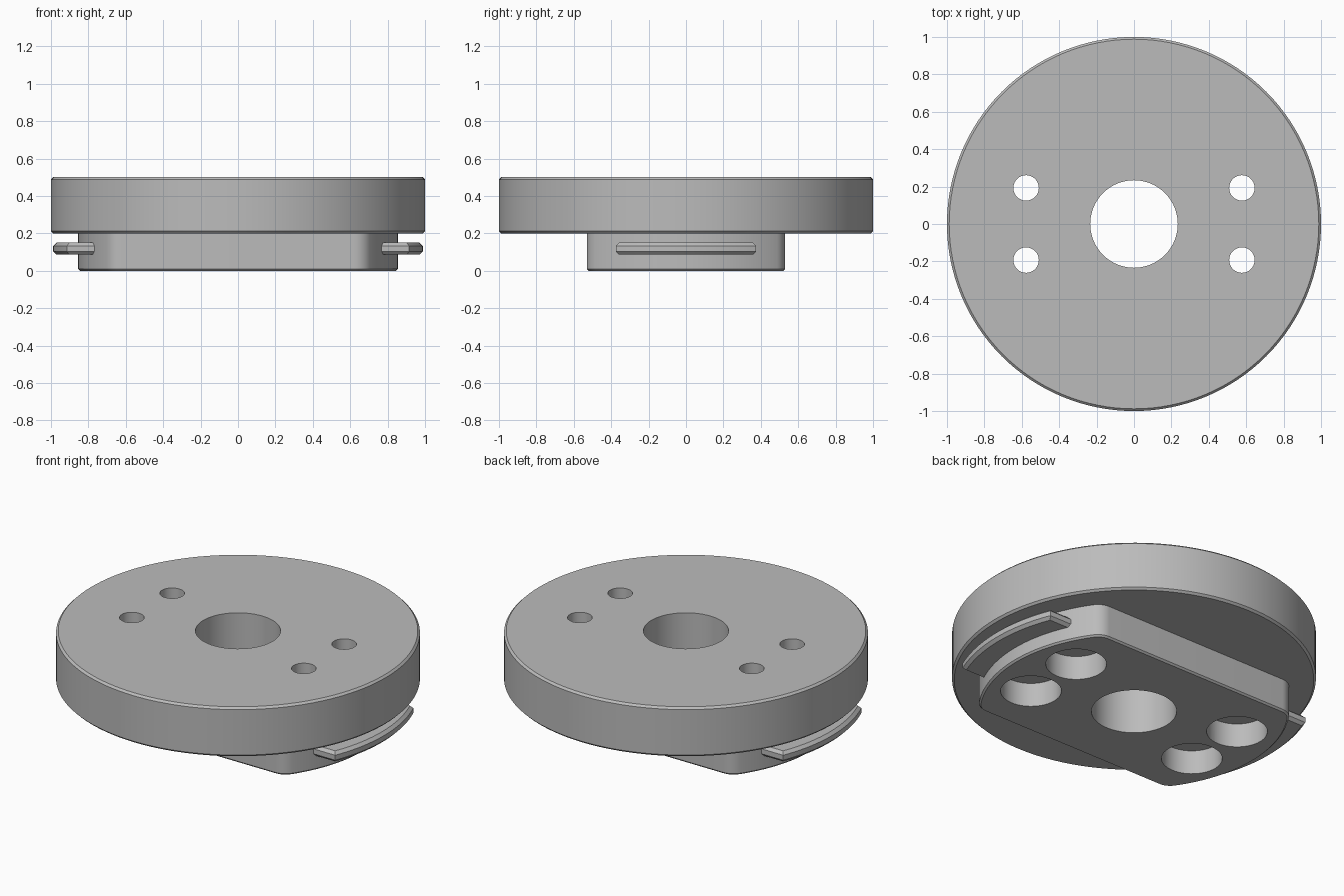
import bpy
import bmesh
from math import asin, atan2, cos, pi, radians, sin, sqrt

cube = bpy.data.objects.get("Cube")
if cube:
    bpy.data.objects.remove(cube, do_unlink=True)

grey = bpy.data.materials.new("plain grey")
grey.use_nodes = True
colour = (0.5, 0.5, 0.5, 1)
grey.diffuse_color = colour
grey.node_tree.nodes["Principled BSDF"].inputs["Base Color"].default_value = colour


def arc(cx, cy, r, start, end, steps):
    return [(cx + r * cos(start + (end - start) * i / steps),
             cy + r * sin(start + (end - start) * i / steps)) for i in range(steps + 1)]


def circle(x, y, r, steps):
    return arc(x, y, r, 0, 2 * pi, steps)[:-1]


def prism(name, outline, low, high, chamfer_low=0, chamfer_high=0):
    """Extrude an outline and chamfer the rims of its caps."""
    bm = bmesh.new()
    base = bm.faces.new([bm.verts.new((x, y, low)) for x, y in outline])
    extruded = bmesh.ops.extrude_face_region(bm, geom=[base], use_keep_orig=True)
    for v in extruded["geom"]:
        if isinstance(v, bmesh.types.BMVert):
            v.co.z = high
    bmesh.ops.recalc_face_normals(bm, faces=bm.faces)
    for level, size in ((low, chamfer_low), (high, chamfer_high)):
        if size:
            rim = [e for e in bm.edges if all(abs(v.co.z - level) < 1e-5 for v in e.verts)]
            bmesh.ops.bevel(bm, geom=rim, offset=size, offset_type='OFFSET',
                            segments=1, affect='EDGES')
    mesh = bpy.data.meshes.new(name)
    bm.to_mesh(mesh)
    bm.free()
    mesh.materials.append(grey)
    obj = bpy.data.objects.new(name, mesh)
    bpy.context.collection.objects.link(obj)
    return obj


def select(obj):
    bpy.ops.object.select_all(action='DESELECT')
    obj.select_set(True)
    bpy.context.view_layer.objects.active = obj


def drill(obj, x, y, r, low, high, steps):
    cutter = prism("hole_cutter", circle(x, y, r, steps), low, high)
    cutter.hide_render = True
    mod = obj.modifiers.new("hole", 'BOOLEAN')
    mod.operation = 'DIFFERENCE'
    mod.solver = 'EXACT'
    mod.object = cutter
    select(obj)
    bpy.ops.object.modifier_apply(modifier=mod.name)
    bpy.data.objects.remove(cutter, do_unlink=True)


# Round plate
plate = prism("round_plate", circle(0, 0, 1, 128), 0.2, 0.5, 0.012, 0.012)

# Boss: arc ends, flat front and back, filleted corners
boss_r, half_depth, fillet = 0.855, 0.53, 0.1
fy = half_depth - fillet
fx = sqrt((boss_r - fillet) ** 2 - fy ** 2)
a = atan2(fy, fx)
right_end = (arc(fx, -fy, fillet, -pi / 2, -a, 10)
             + arc(0, 0, boss_r, -a, a, 28)[1:-1]
             + arc(fx, fy, fillet, a, pi / 2, 10))
boss = prism("lower_boss", right_end + [(-x, -y) for x, y in right_end], 0, 0.2, 0.01)

# Centre bore, bolt holes and their counterbores
for part in (plate, boss):
    drill(part, 0, 0, 0.234, -0.1, 0.6, 64)
    for sx in (-1, 1):
        for sy in (-1, 1):
            x, y = sx * 0.577, sy * 0.193
            drill(part, x, y, 0.068, -0.1, 0.6, 32)
            if part is boss:
                drill(part, x, y, 0.167, -0.1, 0.145, 48)

# Curved locking ribs at both ends
rib_r, inner_r, half_width = 0.988, 0.81, 0.375
outer, inner = asin(half_width / rib_r), asin(half_width / inner_r)
rib_outline = arc(0, 0, rib_r, -outer, outer, 24) + arc(0, 0, inner_r, inner, -inner, 24)
ribs = [prism(name, [(s * x, s * y) for x, y in rib_outline], 0.086, 0.15, 0.017, 0.017)
        for name, s in (("left_rib", 1), ("right_rib", -1))]

for part in (plate, boss, *ribs):
    select(part)
    bpy.ops.object.shade_smooth_by_angle(angle=radians(30))
